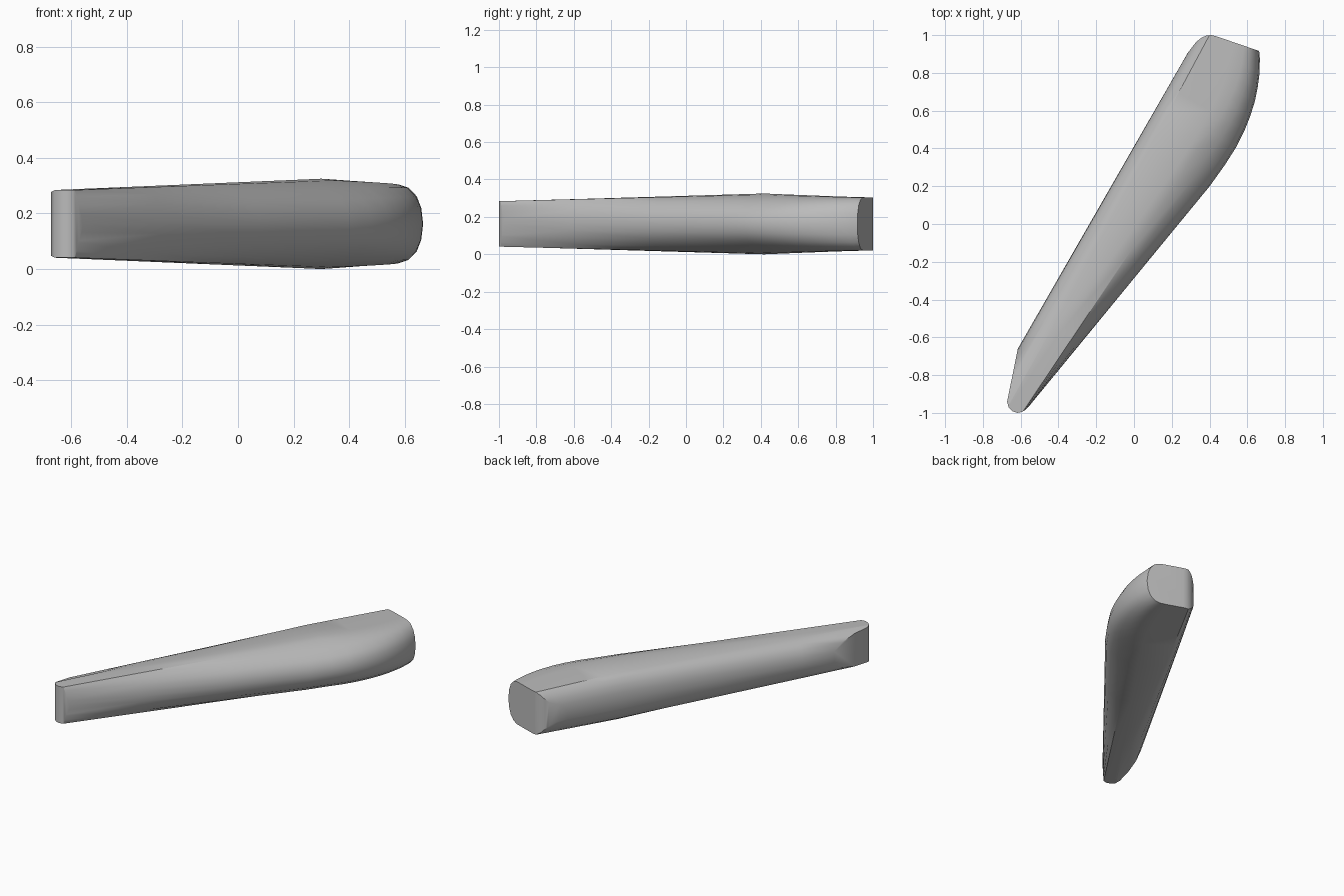
import bpy, bmesh, math
from mathutils import Vector

cube = bpy.data.objects.get("Cube")
if cube:
    bpy.data.objects.remove(cube, do_unlink=True)

MID_Z = 0.1625
START = Vector((-0.615, -0.66, 0))
ALONG = Vector((0.498, 0.867, 0)).normalized()
ACROSS = Vector((ALONG.y, -ALONG.x, 0))

# Side rounding as (inset, height fraction), from the widest line up to the top
LEFT_TIP = [(0, 0), (0.005, 0.33), (0.025, 0.65), (0.06, 0.89), (0.12, 1)]
LEFT_BUTT = [(0, 0), (0, 0.36), (0.013, 0.62), (0.028, 0.85), (0.05, 1)]
RIGHT_TIP = [(0, 0), (0, 0.25), (0, 0.55), (0, 0.8), (0, 1)]
RIGHT_MID = [(0, 0), (0.008, 0.3), (0.04, 0.56), (0.1, 0.8), (0.17, 0.96)]
RIGHT_BUTT = [(0, 0), (0.008, 0.42), (0.025, 0.72), (0.055, 0.93), (0.09, 1)]

# Stations along the handle: distance, width
STATIONS = [(-0.35, 0.184), (0.2, 0.276), (0.75, 0.368), (1.25, 0.452),
            (1.39, 0.466), (1.5, 0.471), (1.6, 0.465), (1.68, 0.454),
            (1.76, 0.436), (1.83, 0.413), (1.9, 0.384), (1.97, 0.346), (2.05, 0.29)]
CROWN = 1.39


def mix(a, b, t):
    return a + (b - a) * t


def blend(first, second, t):
    return [(mix(a, c, t), mix(b, d, t)) for (a, b), (c, d) in zip(first, second)]


def section(u, width):
    """Closed outline of the handle at distance u."""
    left = blend(LEFT_TIP, LEFT_BUTT, (u + 0.35) / 2.4)
    if u <= CROWN:
        t = (u + 0.35) / (CROWN + 0.35)
        right, half, edge = blend(RIGHT_TIP, RIGHT_MID, t), mix(0.12, 0.1625, t), mix(1, 0.94, t)
    else:
        t = (u - CROWN) / (2.05 - CROWN)
        right, half, edge = blend(RIGHT_MID, RIGHT_BUTT, t), mix(0.1625, 0.139, t), mix(0.94, 1, t)
    upper = [(w, z * half * edge) for w, z in left]
    upper.append((width * 0.55, half))
    upper += [(width - w, z * half) for w, z in reversed(right)]
    lower = [(w, -z) for w, z in reversed(upper[1:-1])]
    return [START + ALONG * u + ACROSS * w + Vector((0, 0, MID_Z + z))
            for w, z in upper + lower]


# Handle body lofted through the sections
bm = bmesh.new()
rings = [[bm.verts.new(p) for p in section(u, w)] for u, w in STATIONS]
for a, b in zip(rings, rings[1:]):
    for i in range(len(a)):
        j = (i + 1) % len(a)
        bm.faces.new((a[i], a[j], b[j], b[i]))
bm.faces.new(rings[0])
bm.faces.new(rings[-1])
bmesh.ops.recalc_face_normals(bm, faces=bm.faces)

# Upright cuts shape the rounded tip and the butt with its rounded corner
TIP = [(-0.558, -0.968), (-0.572, -0.982), (-0.592, -0.995), (-0.617, -1.0), (-0.643, -0.991),
       (-0.663, -0.972), (-0.672, -0.942), (-0.615, -0.66)]
BUTT = [(0.28, 0.9), (0.33, 0.965), (0.36, 0.988), (0.385, 0.998), (0.41, 1.0),
        (0.435, 0.994), (0.665, 0.915)]
for path in (TIP, BUTT):
    for (x0, y0), (x1, y1) in zip(path, path[1:]):
        normal = Vector((y1 - y0, x0 - x1, 0)).normalized()
        if normal.dot(Vector((x0, y0, 0))) < 0:
            normal.negate()
        cut = bmesh.ops.bisect_plane(
            bm, geom=bm.verts[:] + bm.edges[:] + bm.faces[:], dist=1e-5,
            plane_co=(x0, y0, 0), plane_no=normal, clear_outer=True)
        edges = [e for e in cut["geom_cut"] if isinstance(e, bmesh.types.BMEdge)]
        bmesh.ops.holes_fill(bm, edges=edges, sides=0)
bmesh.ops.recalc_face_normals(bm, faces=bm.faces)

mesh = bpy.data.meshes.new("handle")
bm.to_mesh(mesh)
bm.free()
handle = bpy.data.objects.new("handle", mesh)
bpy.context.collection.objects.link(handle)

# Plain grey finish
grey = bpy.data.materials.new("plain_grey")
grey.use_nodes = True
color = (0.5, 0.5, 0.5, 1)
grey.diffuse_color = color
grey.node_tree.nodes["Principled BSDF"].inputs["Base Color"].default_value = color
mesh.materials.append(grey)

bpy.ops.object.select_all(action="DESELECT")
handle.select_set(True)
bpy.context.view_layer.objects.active = handle
bpy.ops.object.shade_smooth_by_angle(angle=math.radians(32))
